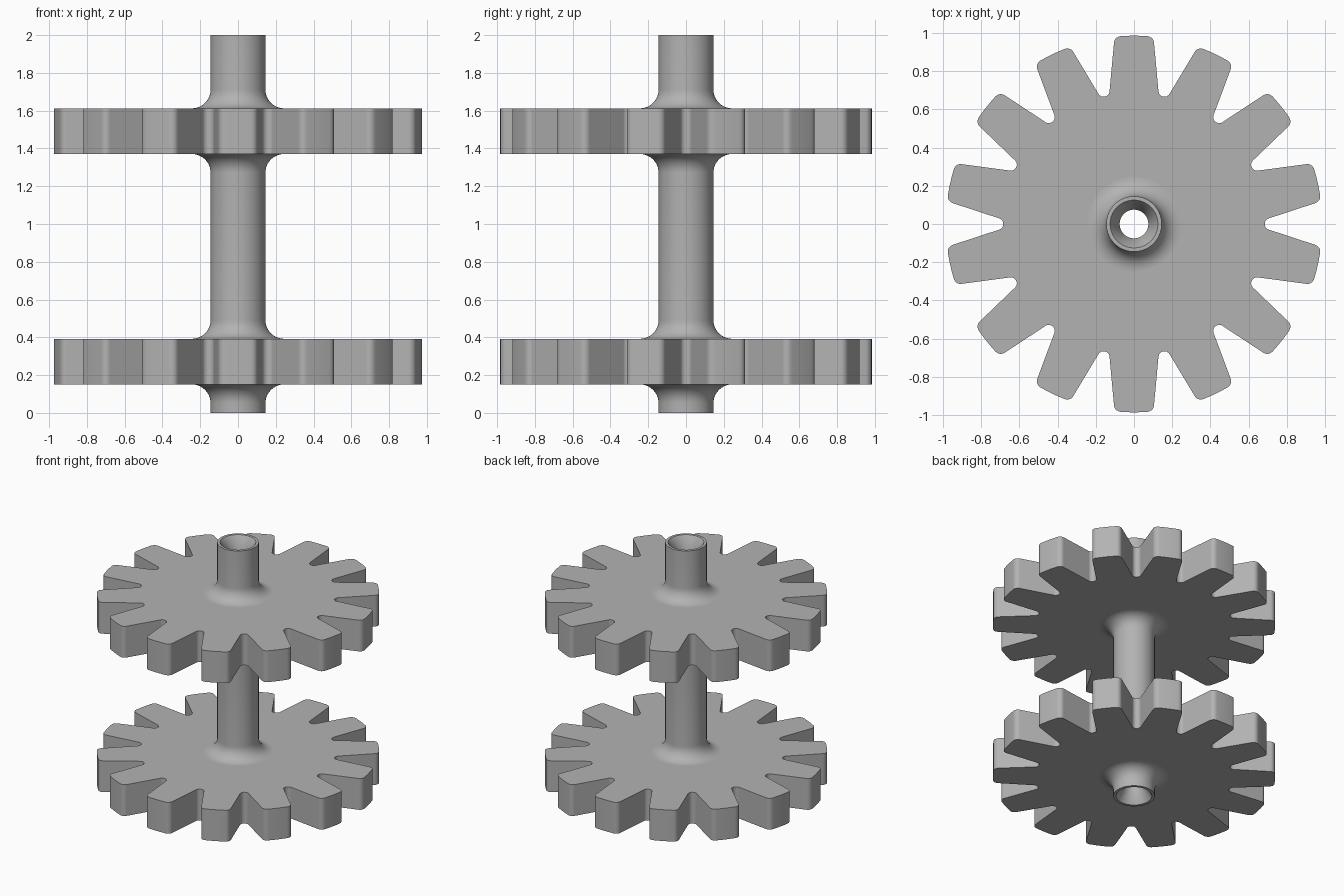
import bpy, bmesh
from math import sin, cos, pi, radians
from mathutils import Matrix, Vector

TEETH = 14
PITCH = 2 * pi / TEETH
STEPS = 8                      # shaft segments per tooth
TIP_R, ROOT_R = 0.985, 0.684
SHAFT_R, FILLET_R, BORE_R, RIM_R = 0.145, 0.1, 0.075, 0.125
HUB_R = SHAFT_R + FILLET_R
GEARS = {"lower_gear": (0.151, 0.392), "upper_gear": (1.371, 1.612)}

old = bpy.data.objects.get("Cube")
if old:
    bpy.data.objects.remove(old)

steel = bpy.data.materials.new("plain_grey")
steel.use_nodes = True
GREY = (0.45, 0.45, 0.45, 1)
steel.diffuse_color = GREY
steel.node_tree.nodes["Principled BSDF"].inputs["Base Color"].default_value = GREY


def finish(bm, name):
    bmesh.ops.recalc_face_normals(bm, faces=bm.faces)
    mesh = bpy.data.meshes.new(name)
    bm.to_mesh(mesh)
    bm.free()
    obj = bpy.data.objects.new(name, mesh)
    bpy.context.collection.objects.link(obj)
    mesh.materials.append(steel)
    bpy.ops.object.select_all(action='DESELECT')
    obj.select_set(True)
    bpy.context.view_layer.objects.active = obj
    bpy.ops.object.shade_smooth_by_angle(angle=radians(32))
    return obj


def polar(r, a):
    """Point at angle a clockwise from the +y axis."""
    return Vector((r * sin(a), r * cos(a), 0))


def gear(name, bottom, top):
    bm = bmesh.new()
    half = PITCH / 2
    tip, root = 0.1035, half - 0.033     # half angles of tooth tip and root
    # One sector: half gap, tooth, half gap, then back along the hub
    outline = [polar(ROOT_R, -half), polar(ROOT_R, -root)]
    outline += [polar(TIP_R, tip * t) for t in (-1, -0.6, -0.2, 0.2, 0.6, 1)]
    outline += [polar(ROOT_R, root), polar(ROOT_R, half)]
    outline += [polar(HUB_R, half - PITCH * i / STEPS) for i in range(STEPS + 1)]
    verts = [bm.verts.new(p) for p in outline]
    bm.faces.new(verts)
    roots, tips = [verts[1], verts[8]], [verts[2], verts[7]]
    for corners, size in ((roots, 0.021), (tips, 0.03)):
        bmesh.ops.bevel(bm, geom=corners, offset=size, segments=6,
                        profile=0.5, affect='VERTICES')
    # Repeat the sector around the axis
    sector = list(bm.faces)
    for i in range(1, TEETH):
        copy = bmesh.ops.duplicate(bm, geom=sector + list({v for f in sector for v in f.verts})
                                   + list({e for f in sector for e in f.edges}))
        bmesh.ops.rotate(bm, verts=[g for g in copy["geom"] if isinstance(g, bmesh.types.BMVert)],
                         matrix=Matrix.Rotation(i * PITCH, 3, 'Z'))
    bmesh.ops.remove_doubles(bm, verts=bm.verts, dist=0.0005)
    # Give it thickness
    raised = bmesh.ops.extrude_face_region(bm, geom=list(bm.faces), use_keep_orig=True)
    bmesh.ops.translate(bm, vec=(0, 0, top - bottom),
                        verts=[g for g in raised["geom"] if isinstance(g, bmesh.types.BMVert)])
    bmesh.ops.translate(bm, vec=(0, 0, bottom), verts=bm.verts)
    finish(bm, name)


def fillet(z, side):
    """Quarter round from the shaft out to a gear face at height z."""
    arc = [i * pi / 20 for i in range(11)]
    return [(HUB_R - FILLET_R * cos(a), z + side * FILLET_R * (1 - sin(a))) for a in arc]


def shaft():
    sink = 0.08                # depth of the conical bore ends
    profile = [(BORE_R, sink), (RIM_R, 0), (SHAFT_R, 0)]
    for bottom, top in GEARS.values():
        profile += fillet(bottom, -1) + fillet(top, 1)[::-1]
    profile += [(SHAFT_R, 2), (RIM_R, 2), (BORE_R, 2 - sink)]
    bm = bmesh.new()
    verts = [bm.verts.new(polar(r, PITCH / 2) + Vector((0, 0, z))) for r, z in profile]
    edges = [bm.edges.new((a, b)) for a, b in zip(verts, verts[1:] + verts[:1])]
    bmesh.ops.spin(bm, geom=verts + edges, cent=(0, 0, 0), axis=(0, 0, 1),
                   angle=2 * pi, steps=TEETH * STEPS, use_merge=True)
    bmesh.ops.remove_doubles(bm, verts=bm.verts, dist=0.0001)
    finish(bm, "hollow_shaft")


for gear_name, (low, high) in GEARS.items():
    gear(gear_name, low, high)
shaft()
